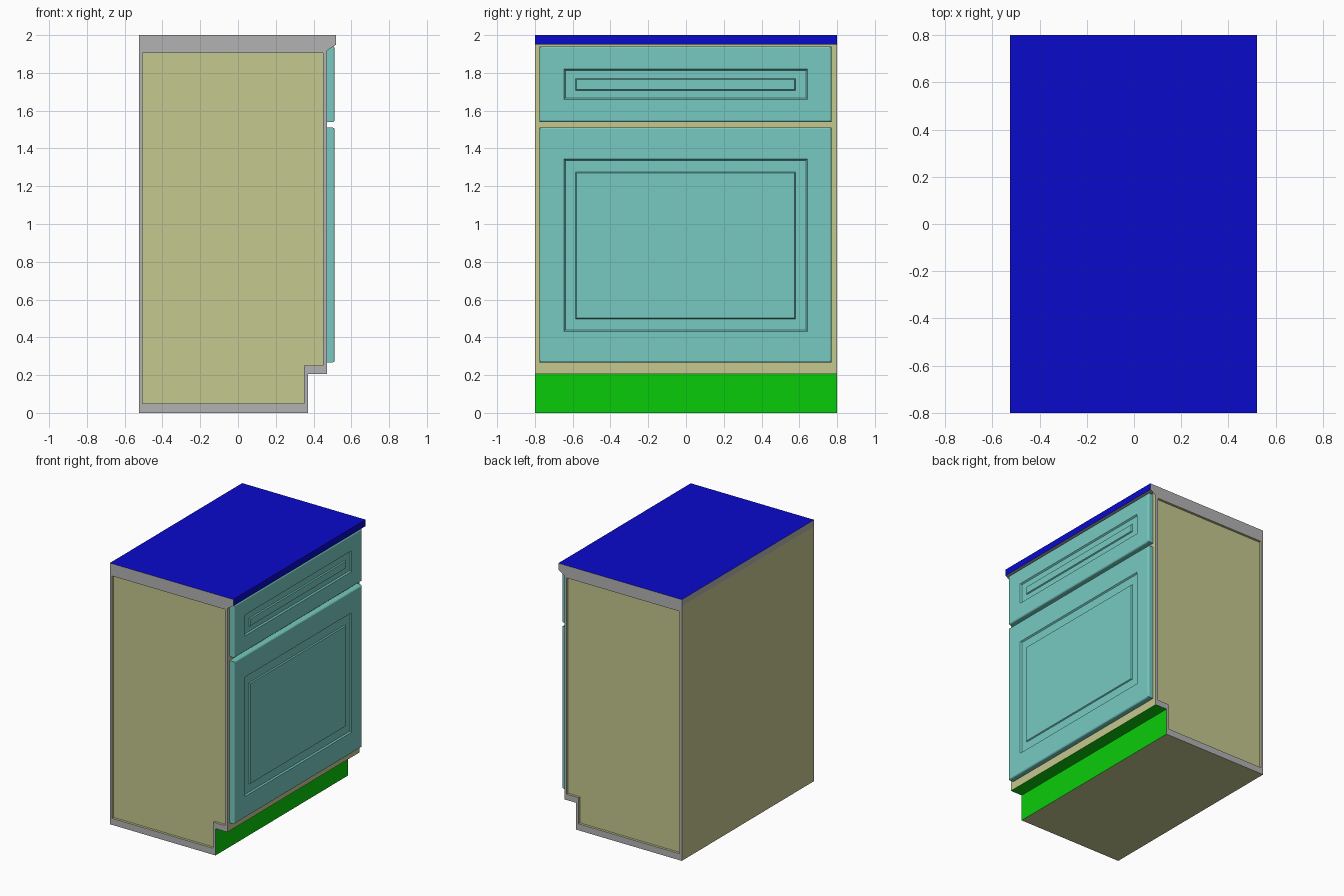
import bpy, bmesh

if "Cube" in bpy.data.objects:
    bpy.data.objects.remove(bpy.data.objects["Cube"])


def material(name, rgb):
    m = bpy.data.materials.new(name)
    m.diffuse_color = (*rgb, 1)
    m.use_nodes = True
    m.node_tree.nodes["Principled BSDF"].inputs["Base Color"].default_value = m.diffuse_color
    return m


KHAKI, GREY, BLUE, GREEN = range(4)
body_mats = [material("khaki", (0.56, 0.58, 0.275)), material("grey", (0.45, 0.45, 0.45)),
             material("blue", (0.003, 0.003, 0.6)), material("green", (0.003, 0.6, 0.003))]
teal = material("teal", (0.18, 0.59, 0.535))


def finish(bm, name, mats):
    bmesh.ops.recalc_face_normals(bm, faces=bm.faces)
    me = bpy.data.meshes.new(name)
    bm.to_mesh(me)
    bm.free()
    for m in mats:
        me.materials.append(m)
    ob = bpy.data.objects.new(name, me)
    bpy.context.collection.objects.link(ob)
    return ob


# Cabinet carcass: side profile with toe kick and worktop lip, recessed side panels
outer = [(-.525, 0), (.37, 0), (.37, .205), (.47, .205), (.47, 1.95),
         (.52, 1.95), (.52, 2), (-.525, 2), (-.525, 1.95)]
inner = [(-.505, .05), (.35, .05), (.35, .25), (.45, .25), (.45, 1.905), (-.505, 1.905)]
link = [0, 1, 2, 3, 4, 4, 4, 5, 5]          # inner corner next to each outer corner
edge_mat = [KHAKI, GREEN, GREEN, KHAKI, GREY, BLUE, BLUE, GREY, KHAKI]

bm = bmesh.new()


def face(verts, mat):
    f = bm.faces.new(list(dict.fromkeys(verts)))
    f.material_index = mat


sides = []
for s in (-1, 1):
    o = [bm.verts.new((x, s * .8, z)) for x, z in outer]
    i = [bm.verts.new((x, s * .8, z)) for x, z in inner]
    d = [bm.verts.new((x, s * .782, z)) for x, z in inner]
    for k in range(9):                       # grey rim
        n = (k + 1) % 9
        face((o[k], o[n], i[link[n]], i[link[k]]), GREY)
    for k in range(6):                       # recess walls
        n = (k + 1) % 6
        face((i[k], i[n], d[n], d[k]), KHAKI)
    face(d, KHAKI)                           # side panel
    sides.append(o)
a, b = sides
for k in range(9):                           # front, back, top and bottom strips
    n = (k + 1) % 9
    face((a[k], a[n], b[n], b[k]), edge_mat[k])
finish(bm, "cabinet_body", body_mats)


# Raised-panel fronts built from nested rectangles
def panel_front(name, edge, groove, field):
    bm = bmesh.new()
    levels = [(.47, edge, 0), (.503, edge, 0), (.508, edge, .002), (.512, edge, .008),
              (.512, groove, 0), (.502, groove, .008),
              (.502, field, -.002), (.510, field, .003)]
    prev = None
    for x, (y0, y1, z0, z1), t in levels:
        ring = [bm.verts.new((x, y, z)) for y, z in
                ((y0 + t, z0 + t), (y1 - t, z0 + t), (y1 - t, z1 - t), (y0 + t, z1 - t))]
        if prev:
            for k in range(4):
                n = (k + 1) % 4
                bm.faces.new((prev[k], prev[n], ring[n], ring[k]))
        else:
            bm.faces.new(ring[::-1])
        prev = ring
    bm.faces.new(prev)
    finish(bm, name, [teal])


panel_front("drawer_front", (-.775, .77, 1.54, 1.94), (-.647, .643, 1.66, 1.82),
            (-.583, .578, 1.708, 1.767))
panel_front("door", (-.775, .77, .268, 1.51), (-.647, .643, .43, 1.345),
            (-.583, .578, .5, 1.272))
